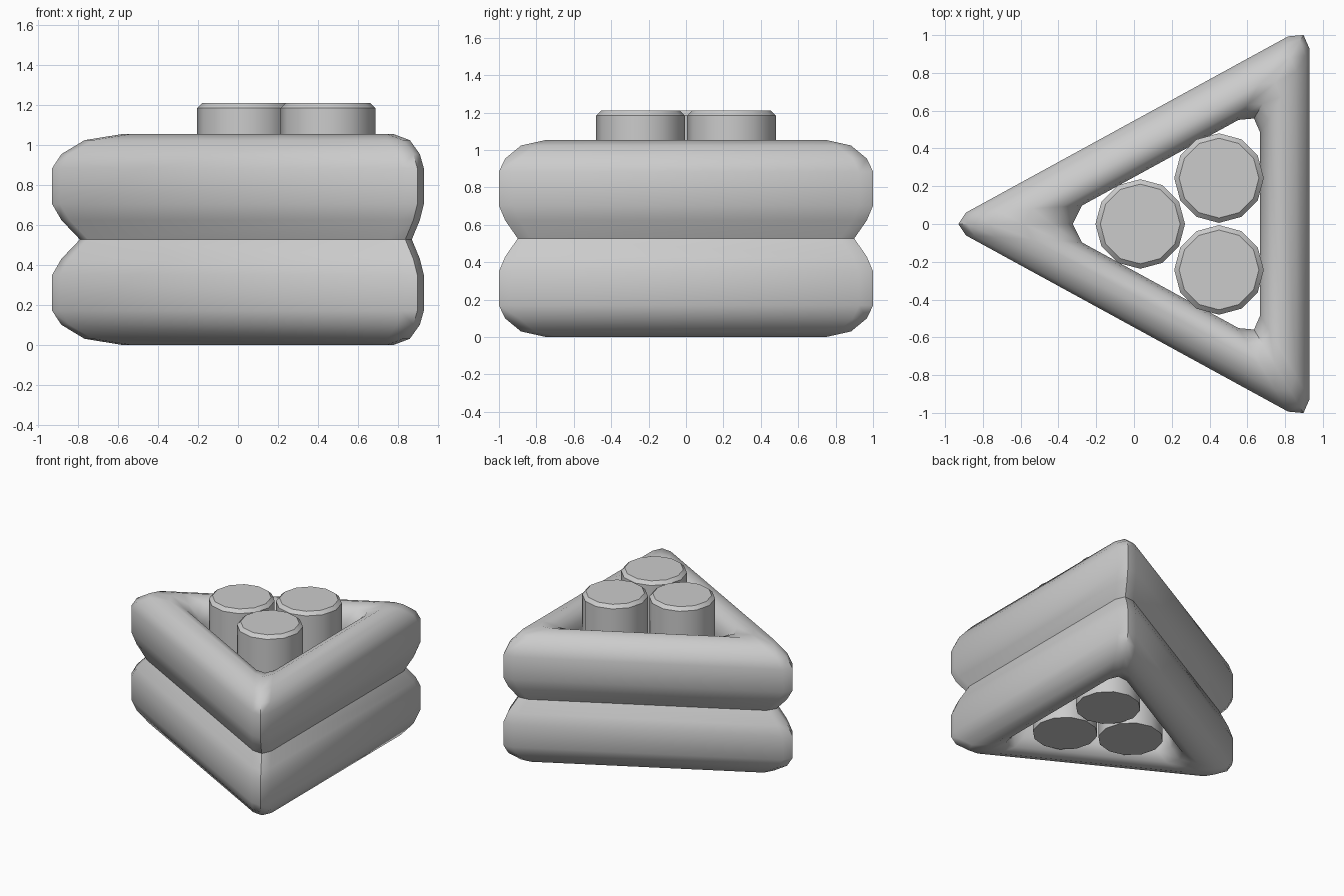
import bpy, bmesh, math
from mathutils import Vector

if "Cube" in bpy.data.objects:
    bpy.data.objects.remove(bpy.data.objects["Cube"])

# cross-section of one tube: (inset from the outer outline, height)
PROFILE = [(0.06, 0.527), (0.02, 0.43), (0, 0.35), (0, 0.17), (0.02, 0.10), (0.07, 0.03),
           (0.15, 0), (0.215, 0.03), (0.25, 0.10), (0.262, 0.17), (0.262, 0.35),
           (0.245, 0.43), (0.21, 0.527)]
SLOPE = 0.547
SIN_HALF = math.sin(math.atan(SLOPE))


def outline(d):
    """Triangle inset by d, with each corner rounded to three points."""
    ax, bx = -1.0 + d / SIN_HALF, 0.93 - d
    y = (bx - ax) * SLOPE
    tri = [Vector((ax, 0)), Vector((bx, -y)), Vector((bx, y))]
    pts = []
    for i, p in enumerate(tri):
        e1 = (tri[i - 1] - p).normalized()
        e2 = (tri[(i + 1) % 3] - p).normalized()
        bis = (e1 + e2).normalized()
        length, cut = (0.125 + 0.3 * d, 0.07 + 0.23 * d) if i == 0 else (0.13, 0.064)
        pts += [p + e1 * length, p + bis * cut, p + e2 * length]
    return pts


def finish(name, bm, angle):
    bmesh.ops.recalc_face_normals(bm, faces=bm.faces)
    me = bpy.data.meshes.new(name)
    bm.to_mesh(me)
    bm.free()
    ob = bpy.data.objects.new(name, me)
    bpy.context.collection.objects.link(ob)
    bpy.ops.object.select_all(action='DESELECT')
    ob.select_set(True)
    bpy.context.view_layer.objects.active = ob
    bpy.ops.object.shade_smooth_by_angle(angle=math.radians(angle))
    return ob


def ring(name, flip):
    bm = bmesh.new()
    loops = []
    for d, z in PROFILE:
        h = 1.054 - z if flip else z
        loops.append([bm.verts.new((p.x, p.y, h)) for p in outline(d)])
    for k, a in enumerate(loops):
        b = loops[(k + 1) % len(loops)]
        for i in range(len(a)):
            j = (i + 1) % len(a)
            bm.faces.new((a[i], a[j], b[j], b[i]))
    finish(name, bm, 50)


def peg(name, x, y, r=0.237, z0=0.03, z1=1.21):
    bm = bmesh.new()
    bmesh.ops.create_cone(bm, cap_ends=True, segments=12, radius1=r, radius2=r, depth=z1 - z0)
    bmesh.ops.translate(bm, verts=bm.verts, vec=(x, y, (z0 + z1) / 2))
    rim = [e for e in bm.edges if all(v.co.z > z1 - 0.01 for v in e.verts)]
    bmesh.ops.bevel(bm, geom=rim, offset=0.025, segments=1, affect='EDGES')
    finish(name, bm, 40)


# two stacked triangular tubes
ring("lower_ring", False)
ring("upper_ring", True)

# three upright pegs filling the opening
for n, (x, y) in enumerate([(0.033, 0), (0.45, 0.243), (0.45, -0.243)]):
    peg(f"peg_{n + 1}", x, y)
